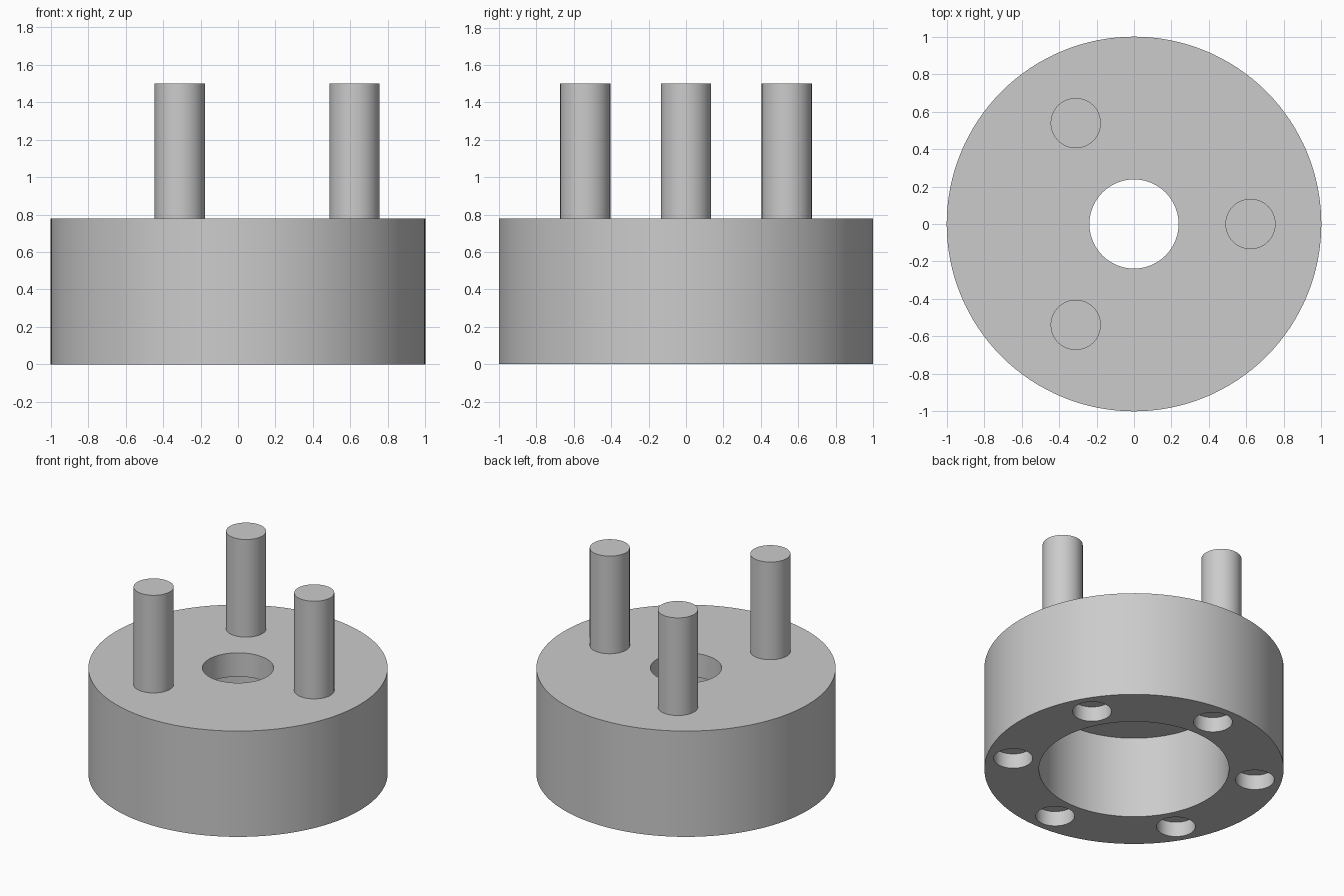
import bpy
import bmesh
from math import cos, sin, radians
from mathutils import Matrix, Vector

if "Cube" in bpy.data.objects:
    bpy.data.objects.remove(bpy.data.objects["Cube"], do_unlink=True)

HEIGHT, OUTER = 0.78, 1.0
BORE, BORE_DEPTH = 0.635, 0.605
CENTRE_HOLE = 0.238
PIN_RADIUS, PIN_CIRCLE, PIN_TOP = 0.134, 0.622, 1.5
SOCKET_RADIUS, SOCKET_CIRCLE, SOCKET_DEPTH = 0.13, 0.82, 0.11

grey = bpy.data.materials.new("plain_grey")
grey.use_nodes = True
colour = (0.6, 0.6, 0.6, 1)
grey.diffuse_color = colour
grey.node_tree.nodes["Principled BSDF"].inputs["Base Color"].default_value = colour


def make_object(name, bm):
    mesh = bpy.data.meshes.new(name)
    bm.to_mesh(mesh)
    bm.free()
    mesh.materials.append(grey)
    obj = bpy.data.objects.new(name, mesh)
    bpy.context.collection.objects.link(obj)
    return obj


def add_cylinder(bm, radius, x, y, bottom, top, segments=64):
    centre = Matrix.Translation((x, y, (bottom + top) / 2))
    bmesh.ops.create_cone(bm, cap_ends=True, segments=segments, radius1=radius,
                          radius2=radius, depth=top - bottom, matrix=centre)


def smooth(obj):
    bpy.ops.object.select_all(action="DESELECT")
    obj.select_set(True)
    bpy.context.view_layer.objects.active = obj
    bpy.ops.object.shade_smooth_by_angle(angle=radians(30))


# Round body: a turned profile with a wide bore below and a small hole above
bm = bmesh.new()
profile = [(CENTRE_HOLE, HEIGHT), (CENTRE_HOLE, BORE_DEPTH), (BORE, BORE_DEPTH),
           (BORE, 0), (OUTER, 0), (OUTER, HEIGHT)]
verts = [bm.verts.new((r, 0, z)) for r, z in profile]
edges = [bm.edges.new((verts[i - 1], verts[i])) for i in range(len(verts))]
bmesh.ops.spin(bm, geom=verts + edges, cent=(0, 0, 0), axis=(0, 0, 1),
               angle=radians(360), steps=128, use_merge=True)
bmesh.ops.remove_doubles(bm, verts=bm.verts[:], dist=0.0001)
bmesh.ops.recalc_face_normals(bm, faces=bm.faces[:])
body = make_object("flange_body", bm)

# Six blind sockets cut into the underside
bm = bmesh.new()
for i in range(6):
    a = radians(30 + 60 * i)
    add_cylinder(bm, SOCKET_RADIUS, SOCKET_CIRCLE * cos(a), SOCKET_CIRCLE * sin(a),
                 -0.1, SOCKET_DEPTH)
cutter = make_object("socket_cutter", bm)
cutter.hide_render = True
cut = body.modifiers.new("sockets", "BOOLEAN")
cut.operation = "DIFFERENCE"
cut.solver = "EXACT"
cut.object = cutter
bpy.ops.object.select_all(action="DESELECT")
body.select_set(True)
bpy.context.view_layer.objects.active = body
bpy.ops.object.modifier_apply(modifier=cut.name)
bpy.data.objects.remove(cutter, do_unlink=True)
smooth(body)

# Three upright pins
for i, name in enumerate(("left_pin", "back_right_pin", "front_right_pin")):
    a = radians(120 * i)
    bm = bmesh.new()
    add_cylinder(bm, PIN_RADIUS, PIN_CIRCLE * cos(a), PIN_CIRCLE * sin(a),
                 HEIGHT - 0.02, PIN_TOP)
    smooth(make_object(name, bm))
